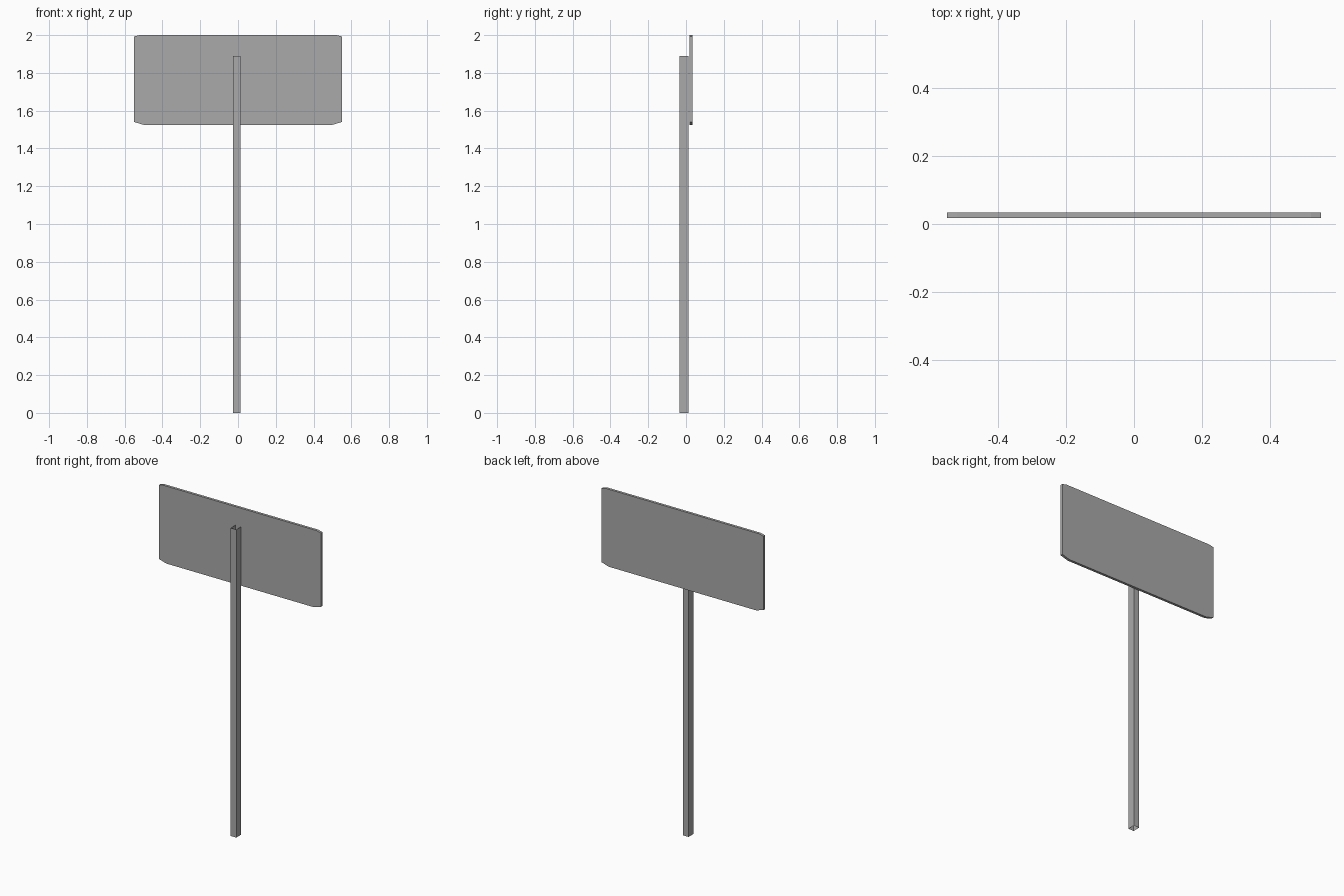
import bpy
import bmesh

cube = bpy.data.objects.get("Cube")
if cube:
    bpy.data.objects.remove(cube, do_unlink=True)

grey = bpy.data.materials.new("plain_grey")
grey.use_nodes = True
colour = (0.4, 0.4, 0.4, 1)
grey.diffuse_color = colour
grey.node_tree.nodes["Principled BSDF"].inputs["Base Color"].default_value = colour


def extrude_profile(name, points, direction, capped):
    """Sweep a closed outline along a direction, with or without end caps."""
    bm = bmesh.new()
    base = bm.faces.new([bm.verts.new(p) for p in points])
    result = bmesh.ops.extrude_face_region(bm, geom=[base], use_keep_orig=True)
    moved = [g for g in result["geom"] if isinstance(g, bmesh.types.BMVert)]
    bmesh.ops.translate(bm, verts=moved, vec=direction)
    bmesh.ops.recalc_face_normals(bm, faces=bm.faces)
    if not capped:
        ends = [f for f in bm.faces if abs(f.normal.z) > 0.9]
        bmesh.ops.delete(bm, geom=ends, context="FACES_ONLY")
    mesh = bpy.data.meshes.new(name)
    bm.to_mesh(mesh)
    bm.free()
    mesh.materials.append(grey)
    obj = bpy.data.objects.new(name, mesh)
    bpy.context.collection.objects.link(obj)
    return obj


# Square post, open at both ends
left, right, front, back = -0.026, 0.012, -0.034, 0.013
extrude_profile("post",
                [(left, front, 0), (right, front, 0), (right, back, 0), (left, back, 0)],
                (0, 0, 1.89), capped=False)

# Sign panel with shallow clipped corners
half = [(0.50, 1.525), (0.55, 1.54), (0.55, 1.993), (0.52, 2.0)]
outline = half + [(-x, z) for x, z in reversed(half)]
extrude_profile("sign_panel", [(x, 0.018, z) for x, z in outline],
                (0, 0.016, 0), capped=True)
